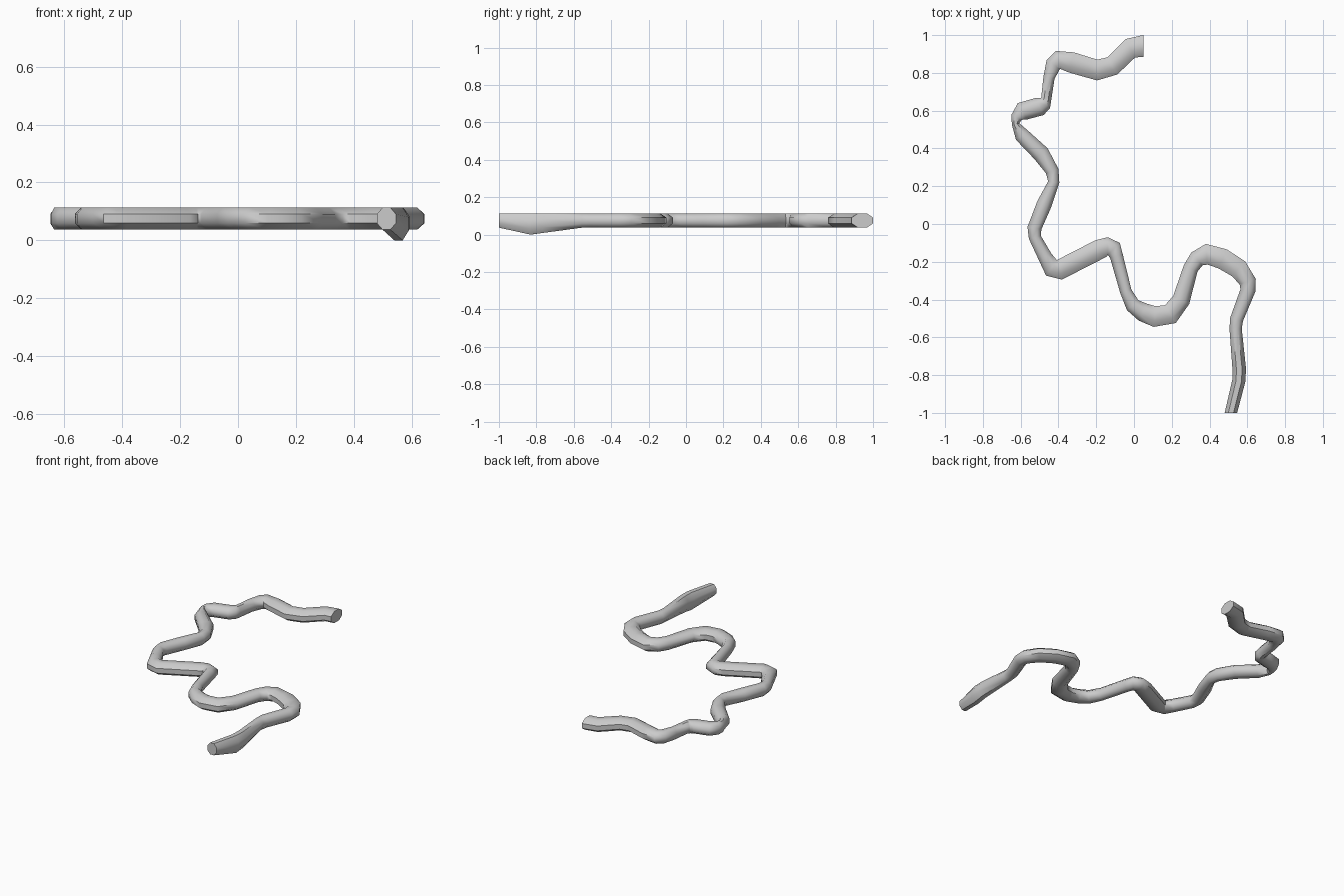
import bpy, bmesh, math
from mathutils import Vector

if "Cube" in bpy.data.objects:
    bpy.data.objects.remove(bpy.data.objects["Cube"])

# Winding path seen from above: x, y, tube width
PATH = [
    (.05, .943, .115), (-.02, .93, .11), (-.115, .837, .105), (-.195, .815, .11),
    (-.33, .855, .11), (-.40, .868, .10), (-.427, .845, .085), (-.45, .775, .06),
    (-.465, .66, .055), (-.475, .64, .08), (-.50, .622, .10), (-.59, .597, .10),
    (-.622, .565, .06), (-.627, .53, .04), (-.593, .47, .08), (-.492, .372, .09),
    (-.433, .28, .07), (-.425, .222, .06), (-.475, .105, .08), (-.527, -.022, .075),
    (-.525, -.07, .065), (-.47, -.175, .075), (-.437, -.232, .10), (-.39, -.24, .11),
    (-.185, -.135, .105), (-.14, -.12, .10), (-.107, -.132, .09), (-.093, -.17, .07),
    (-.043, -.357, .062), (-.007, -.43, .08), (.048, -.467, .10), (.11, -.49, .11),
    (.193, -.477, .11), (.25, -.402, .095), (.30, -.235, .08), (.333, -.185, .09),
    (.385, -.16, .11), (.47, -.185, .11), (.553, -.237, .105), (.602, -.305, .09),
    (.603, -.352, .08), (.543, -.505, .07), (.538, -.555, .065), (.557, -.765, .072),
    (.555, -.83, .07), (.513, -1.0, .066),
]
SIDES = 8
TOP, BOTTOM = .113, .037


def bottom_z(y):
    # The underside sags to the ground near the front end
    reach = .27 if y > -.83 else .16
    return BOTTOM * (1 - max(0, 1 - abs(y + .83) / reach))


pts = [Vector(p[:2]) for p in PATH]
bm = bmesh.new()
rings = []
for i, (x, y, w) in enumerate(PATH):
    # Cross-sections bisect each bend; the two ends are cut square to the axes
    if i == 0:
        t = Vector((-1, 0))
    elif i == len(PATH) - 1:
        t = Vector((0, -1))
    else:
        t = ((pts[i] - pts[i - 1]).normalized()
             + (pts[i + 1] - pts[i]).normalized()).normalized()
    n = Vector((-t.y, t.x))
    low = bottom_z(y)
    mid, half = (TOP + low) / 2, (TOP - low) / 2
    ring = []
    for k in range(SIDES):
        a = 2 * math.pi * (k + .5) / SIDES
        s = math.cos(a) * w / 2 / math.cos(math.pi / SIDES)
        h = math.sin(a) * half / math.cos(math.pi / SIDES)
        ring.append(bm.verts.new((x + n.x * s, y + n.y * s, mid + h)))
    rings.append(ring)

# Tube skin and end caps
for a, b in zip(rings, rings[1:]):
    for k in range(SIDES):
        j = (k + 1) % SIDES
        bm.faces.new((a[k], a[j], b[j], b[k]))
bm.faces.new(rings[0])
bm.faces.new(rings[-1])
bmesh.ops.recalc_face_normals(bm, faces=bm.faces)

mesh = bpy.data.meshes.new("winding_tube")
bm.to_mesh(mesh)
bm.free()
tube = bpy.data.objects.new("winding_tube", mesh)
bpy.context.collection.objects.link(tube)
bpy.context.view_layer.objects.active = tube
tube.select_set(True)
bpy.ops.object.shade_smooth_by_angle(angle=math.radians(50))
